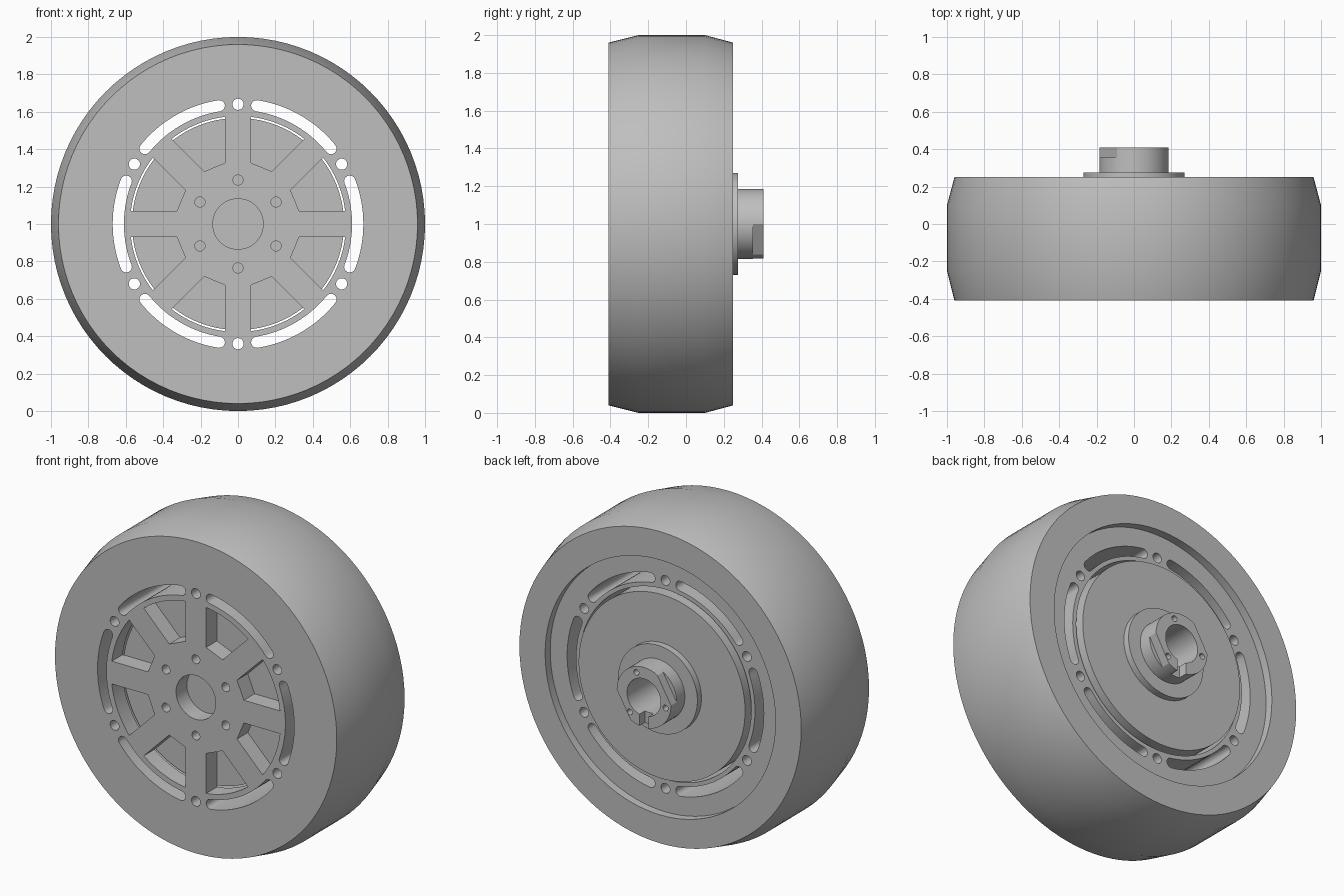
import bpy, bmesh
from math import cos, sin, radians, pi, tau
from mathutils import Vector, Matrix

cube = bpy.data.objects.get("Cube")
if cube:
    bpy.data.objects.remove(cube)

SEGMENTS = 96
CENTRE_Z = 1.0

grey = bpy.data.materials.new("light_grey")
grey.use_nodes = True
GREY = (0.52, 0.52, 0.52, 1)
grey.diffuse_color = GREY
grey.node_tree.nodes["Principled BSDF"].inputs["Base Color"].default_value = GREY


def finish(name, bm):
    bmesh.ops.remove_doubles(bm, verts=bm.verts, dist=1e-5)
    bmesh.ops.recalc_face_normals(bm, faces=bm.faces)
    mesh = bpy.data.meshes.new(name)
    bm.to_mesh(mesh)
    bm.free()
    mesh.materials.append(grey)
    obj = bpy.data.objects.new(name, mesh)
    bpy.context.collection.objects.link(obj)
    return obj


def lathe(name, profile, closed=False):
    """Spin (radius, y) points about the axle."""
    bm = bmesh.new()
    verts = [bm.verts.new((r, y, CENTRE_Z)) for r, y in profile]
    pairs = list(zip(verts, verts[1:]))
    if closed:
        pairs.append((verts[-1], verts[0]))
    edges = [bm.edges.new(p) for p in pairs]
    bmesh.ops.spin(bm, geom=verts + edges, cent=(0, 0, CENTRE_Z), axis=(0, 1, 0),
                   angle=tau, steps=SEGMENTS, use_merge=True)
    return finish(name, bm)


def polar(r, degrees):
    a = radians(degrees)
    return Vector((r * cos(a), r * sin(a)))


def arc(r, start, end, steps, centre=(0, 0)):
    c = Vector(centre)
    return [c + polar(r, start + (end - start) * i / steps) for i in range(steps + 1)]


def circle(r, centre=(0, 0), sides=24):
    return arc(r, 0, 360, sides, centre)[:-1]


def turned(points, degrees):
    rot = Matrix.Rotation(radians(degrees), 2)
    return [rot @ Vector(p) for p in points]


def rectangle(x0, x1, z0, z1):
    return [(x0, z0), (x1, z0), (x1, z1), (x0, z1)]


def cut(target, prisms):
    """Subtract prisms given as (outline, y_start, y_end)."""
    bm = bmesh.new()
    for outline, y0, y1 in prisms:
        verts = [bm.verts.new((p[0], y0, CENTRE_Z + p[1])) for p in outline]
        face = bm.faces.new(verts)
        grown = bmesh.ops.extrude_face_region(bm, geom=[face])
        moved = [g for g in grown["geom"] if isinstance(g, bmesh.types.BMVert)]
        bmesh.ops.translate(bm, verts=moved, vec=(0, y1 - y0, 0))
    cutter = finish("cutter", bm)
    cutter.hide_render = True
    mod = target.modifiers.new("cut", 'BOOLEAN')
    mod.operation, mod.solver, mod.object = 'DIFFERENCE', 'EXACT', cutter
    graph = bpy.context.evaluated_depsgraph_get()
    result = bpy.data.meshes.new_from_object(target.evaluated_get(graph))
    target.modifiers.clear()
    target.data = result
    bpy.data.objects.remove(cutter)


FRONT, FLOOR = -0.41, -0.305

# Tread ring with tapered shoulders
tire = lathe("tire", [(0.785, FRONT), (0.96, FRONT), (1.0, -0.25), (1.0, 0.1),
                      (0.96, 0.25), (0.785, 0.25)], closed=True)

# Rim and front spoke plate in one piece
rim = lathe("rim", [(0, FRONT), (0.785, FRONT), (0.785, 0.2), (0.585, 0.2),
                    (0.585, FLOOR), (0, FLOOR)])

# Curved slots, round through holes and small bolt holes
openings = [(circle(0.135, sides=48), -0.5, -0.2)]
for k in range(6):
    a = 30 + 60 * k
    start, end = a + 9, a + 51
    slot = (arc(0.67, start, end, 16)
            + arc(0.03, end, end + 180, 8, polar(0.64, end))[1:-1]
            + arc(0.61, end, start, 16)
            + arc(0.03, start + 180, start + 360, 8, polar(0.64, start))[1:-1])
    openings += [(slot, -0.5, 0.4),
                 (circle(0.03, polar(0.64, a)), -0.5, 0.4),
                 (circle(0.027, polar(0.235, a)), -0.5, -0.2)]

# Pockets between the eight spokes
pocket = arc(0.577, -15.5, 15.5, 12) + [polar(0.334, 10.4), polar(0.334, -10.4)]
openings += [(turned(pocket, 22.5 + 45 * k), -0.5, -0.2) for k in range(8)]
cut(rim, openings)

# Inner disc with rear flange and boss
hub = lathe("hub", [(0, FLOOR), (0.567, FLOOR), (0.567, 0.235), (0.27, 0.235),
                    (0.27, 0.275), (0.185, 0.275), (0.185, 0.41), (0, 0.41)])

# Bore, screw holes and opposite flats on the boss
flat = rectangle(0.16, 0.25, -0.15, 0.15)
cut(hub, [(circle(0.115, sides=48), 0.15, 0.5)]
    + [(turned(flat, a), 0.355, 0.5) for a in (-30, 150)]
    + [(circle(0.018, polar(0.15, a), 16), 0.3, 0.5) for a in (70, 190, 310)])

# Keyway through the lower wall of the boss
cut(hub, [(rectangle(-0.03, 0.03, -0.25, -0.05), 0.355, 0.5)])

for obj in (tire, rim, hub):
    bpy.ops.object.select_all(action='DESELECT')
    obj.select_set(True)
    bpy.context.view_layer.objects.active = obj
    bpy.ops.object.shade_smooth_by_angle(angle=radians(25))
